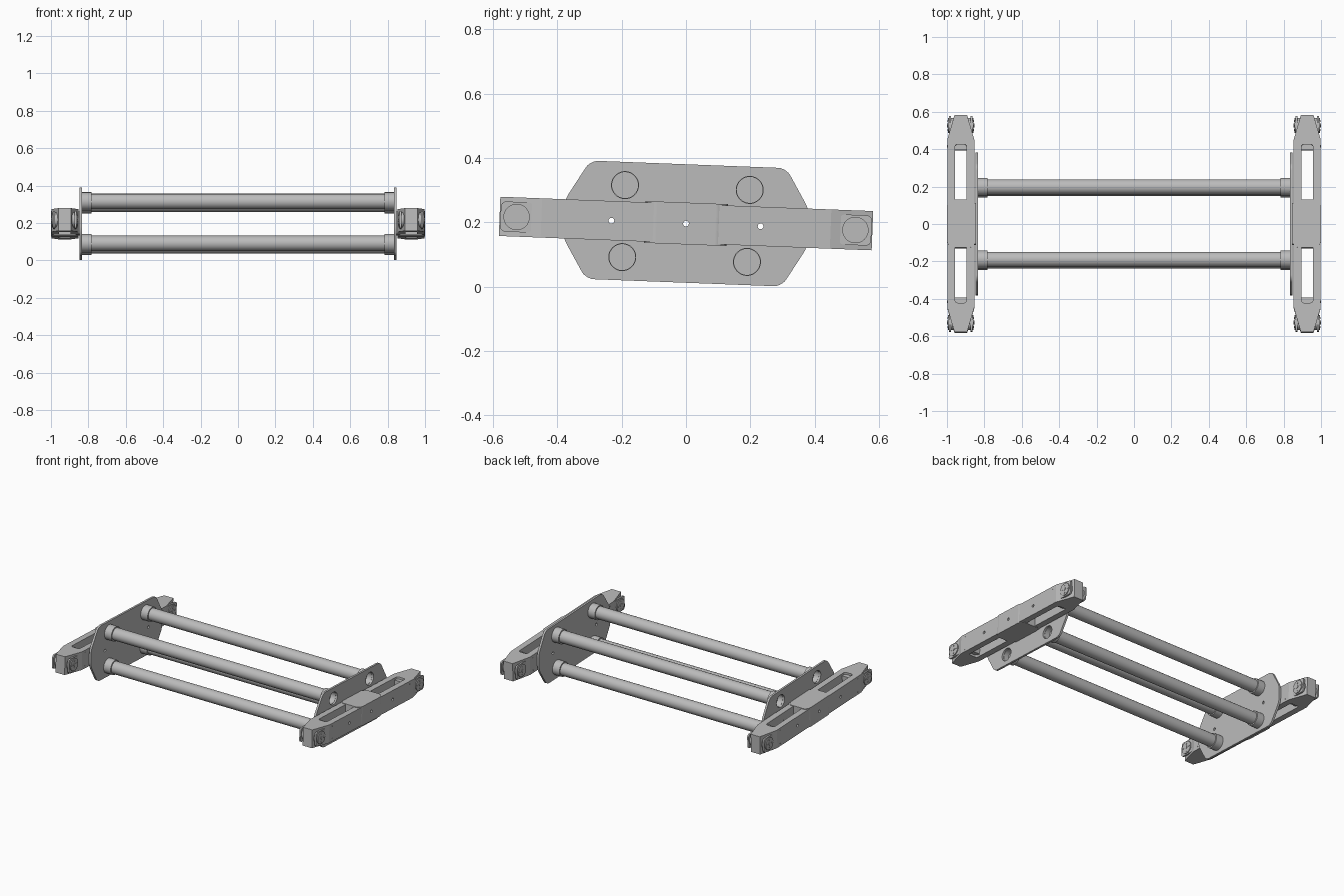
import bpy, bmesh, math
from mathutils import Matrix, Vector

cube = bpy.data.objects.get("Cube")
if cube:
    bpy.data.objects.remove(cube, do_unlink=True)

grey = bpy.data.materials.new("plain_grey")
grey.use_nodes = True
grey.diffuse_color = (0.5, 0.5, 0.5, 1)
grey.node_tree.nodes["Principled BSDF"].inputs["Base Color"].default_value = (0.5, 0.5, 0.5, 1)

# The whole frame leans slightly about x
LEAN = Matrix.Translation((0, 0, 0.196)) @ Matrix.Rotation(math.radians(-2.2), 4, 'X')
ARM_X = 0.926


def finish(name, bm):
    bmesh.ops.recalc_face_normals(bm, faces=bm.faces)
    mesh = bpy.data.meshes.new(name)
    bm.to_mesh(mesh)
    bm.free()
    mesh.materials.append(grey)
    obj = bpy.data.objects.new(name, mesh)
    bpy.context.collection.objects.link(obj)
    obj.matrix_world = LEAN
    return obj


def prism(name, points, lo, hi, axis, rounding=0.0):
    """Extrude a 2D outline from lo to hi along axis, rounding its corners."""
    def place(p, h):
        return (h, p[0], p[1]) if axis == 'x' else (p[0], p[1], h)
    bm = bmesh.new()
    face = bm.faces.new([bm.verts.new(place(p, lo)) for p in points])
    ext = bmesh.ops.extrude_face_region(bm, geom=[face])
    move = Vector(place((0, 0), hi - lo))
    bmesh.ops.translate(bm, vec=move,
                        verts=[v for v in ext["geom"] if isinstance(v, bmesh.types.BMVert)])
    if rounding:
        along = [e for e in bm.edges
                 if abs((e.verts[0].co - e.verts[1].co).normalized().dot(move.normalized())) > 0.99]
        bmesh.ops.bevel(bm, geom=along, offset=rounding, segments=5, profile=0.5, affect='EDGES')
    return finish(name, bm)


def rod(name, lo, hi, y, z, radius, sides=32):
    bm = bmesh.new()
    spin = Matrix.Translation(((lo + hi) / 2, y, z)) @ Matrix.Rotation(math.pi / 2, 4, 'Y')
    bmesh.ops.create_cone(bm, cap_ends=True, segments=sides, radius1=radius,
                          radius2=radius, depth=abs(hi - lo), matrix=spin)
    return finish(name, bm)


def box_points(x0, x1, y0, y1):
    return [(x0, y0), (x1, y0), (x1, y1), (x0, y1)]


def cut(obj, cutters):
    for c in cutters:
        mod = obj.modifiers.new("cut", 'BOOLEAN')
        mod.operation = 'DIFFERENCE'
        mod.solver = 'EXACT'
        mod.object = c
        bpy.context.view_layer.objects.active = obj
        bpy.ops.object.modifier_apply(modifier=mod.name)
        bpy.data.objects.remove(c, do_unlink=True)


def smooth(obj):
    bpy.ops.object.select_all(action='DESELECT')
    obj.select_set(True)
    bpy.context.view_layer.objects.active = obj
    bpy.ops.object.shade_smooth_by_angle(angle=math.radians(30))


def pin_cutters(s, places):
    return [rod("pin_cutter", s * 0.8, s * 1.05, y, 0, 0.009, 16) for y in places]


TUBES = [(y, z) for y in (-0.194, 0.194) for z in (-0.112, 0.112)]
PINS = (-0.232, 0, 0.232)

# Long cross tubes
for y, z in TUBES:
    smooth(rod("cross_tube", -0.8, 0.8, y, z, 0.041))

for s, side in ((1, "left"), (-1, "right")):
    # Tube collars, open at the outer end
    for y, z in TUBES:
        collar = rod(side + "_tube_collar", s * 0.782, s * 0.836, y, z, 0.049)
        cut(collar, [rod("cutter", s * 0.77, s * 0.85, y, z, 0.0405)])
        smooth(collar)

    # Side plate with tube and pin holes
    quarter = [(0.305, 0.184), (0.382, 0.055)]
    outline = (quarter + [(y, -z) for y, z in reversed(quarter)]
               + [(-y, -z) for y, z in quarter] + [(-y, z) for y, z in reversed(quarter)])
    plate = prism(side + "_side_plate", outline, s * 0.834, s * 0.848, 'x', 0.025)
    cut(plate, [rod("cutter", s * 0.82, s * 0.86, y, z, 0.042) for y, z in TUBES]
        + pin_cutters(s, PINS))
    smooth(plate)

    # Arm: a long slotted bar with tapered ends
    c = s * ARM_X
    quarter = [(0.072, 0.45), (0.034, 0.58)]
    outline = (quarter + [(-x, y) for x, y in reversed(quarter)]
               + [(-x, -y) for x, y in quarter] + [(x, -y) for x, y in reversed(quarter)])
    arm = prism(side + "_arm", [(c + x, y) for x, y in outline], -0.061, 0.061, 'z')
    cutters = pin_cutters(s, PINS)
    for e in (1, -1):
        cutters.append(prism("cutter", box_points(c - 0.031, c + 0.031, e * 0.1, e * 0.395),
                             -0.1, 0.1, 'z'))
        for v in (1, -1):
            cutters.append(prism("cutter", box_points(c - 0.031, c + 0.031, e * 0.3, e * 0.424),
                                 v * 0.047, v * 0.1, 'z', 0.014))
    cut(arm, cutters)

    # Central hub joining the arm to the side plate
    quarter = [(0.074, 0.1), (0.056, 0.128)]
    outline = (quarter + [(-x, y) for x, y in reversed(quarter)]
               + [(-x, -y) for x, y in quarter] + [(x, -y) for x, y in reversed(quarter)])
    hub = prism(side + "_hub", [(c + x, y) for x, y in outline], -0.065, 0.065, 'z', 0.008)
    cut(hub, pin_cutters(s, (0,)))
    spacer = prism(side + "_hub_spacer",
                   box_points(s * 0.847, s * 0.856, -0.11, 0.11), -0.06, 0.06, 'z')
    cut(spacer, pin_cutters(s, (0,)))

    # Roller units at both arm ends
    for e, end in ((1, "back"), (-1, "front")):
        name = side + "_" + end
        y = e * 0.527
        for f in (1, -1):
            prism(name + "_bracket", box_points(y - 0.05, y + 0.05, -0.047, 0.047),
                  c + f * 0.052, c + f * 0.063, 'x', 0.016)
            prism(name + "_bracket_tail",
                  [(e * 0.48, -0.047), (e * 0.45, -0.038), (e * 0.4, -0.036),
                   (e * 0.4, 0.036), (e * 0.45, 0.038), (e * 0.48, 0.047)],
                  c + f * 0.05, c + f * 0.063, 'x')
            smooth(rod(name + "_roller_cap", c + f * 0.03, c + f * 0.069, y, 0, 0.041))
            rod(name + "_axle_bolt", c + f * 0.06, c + f * 0.073, y, 0, 0.01, 12)
            for k in range(4):
                a = k * math.pi / 2
                rod(name + "_cap_screw", c + f * 0.06, c + f * 0.071,
                    y + 0.025 * math.cos(a), 0.025 * math.sin(a), 0.005, 10)
            for v in (1, -1):
                rod(name + "_bracket_screw", c + f * 0.06, c + f * 0.0735,
                    e * 0.415, v * 0.043, 0.005, 10)
